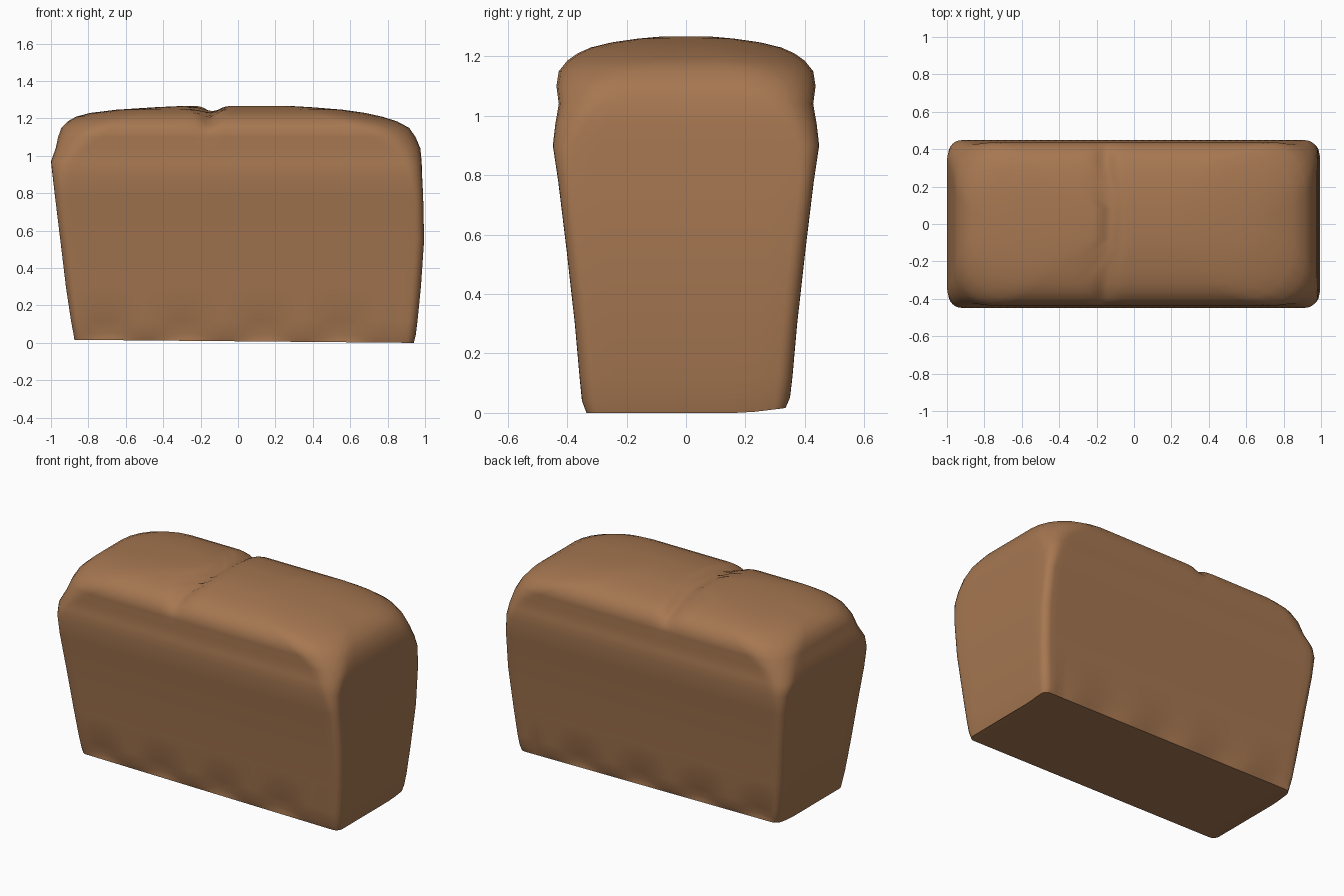
import bpy, bmesh, math

if "Cube" in bpy.data.objects:
    bpy.data.objects.remove(bpy.data.objects["Cube"])

# Loaf levels: height, left x, right x, half depth, corner radius
LEVELS = [
    (0.00, -0.875, 0.940, 0.335, 0.04),
    (0.04, -0.880, 0.950, 0.350, 0.05),
    (0.12, -0.893, 0.960, 0.358, 0.05),
    (0.30, -0.920, 0.978, 0.374, 0.05),
    (0.55, -0.950, 0.995, 0.402, 0.05),
    (0.78, -0.978, 0.990, 0.430, 0.05),
    (0.90, -0.992, 0.984, 0.448, 0.07),
    (0.97, -1.000, 0.982, 0.440, 0.10),
    (1.04, -0.975, 0.975, 0.428, 0.14),
    (1.10, -0.962, 0.950, 0.436, 0.19),
    (1.15, -0.945, 0.915, 0.428, 0.24),
    (1.185, -0.910, 0.850, 0.400, 0.27),
    (1.21, -0.865, 0.770, 0.365, 0.28),
    (1.23, -0.790, 0.680, 0.320, 0.27),
    (1.247, -0.650, 0.560, 0.250, 0.22),
    (1.260, -0.450, 0.400, 0.160, 0.14),
    (1.267, -0.300, 0.280, 0.080, 0.07),
]
LONG, SHORT, ARC = 48, 10, 6   # points along long side, short side, corner


def outline(xl, xr, hy, r):
    """Rounded rectangle, anticlockwise, starting on the front side."""
    def line(a, b, n):
        return [(a[0] + (b[0] - a[0]) * i / (n - 1),
                 a[1] + (b[1] - a[1]) * i / (n - 1)) for i in range(n)]

    def arc(cx, cy, start):
        return [(cx + r * math.cos(start + math.pi / 2 * i / ARC),
                 cy + r * math.sin(start + math.pi / 2 * i / ARC))
                for i in range(1, ARC)]
    h = math.pi / 2
    return (line((xl + r, -hy), (xr - r, -hy), LONG) + arc(xr - r, -hy + r, -h)
            + line((xr, -hy + r), (xr, hy - r), SHORT) + arc(xr - r, hy - r, 0)
            + line((xr - r, hy), (xl + r, hy), LONG) + arc(xl + r, hy - r, h)
            + line((xl, hy - r), (xl, -hy + r), SHORT) + arc(xl + r, -hy + r, 2 * h))


def shape(x, y, z):
    """Crease across the crust, uneven base and slightly dented lower edge."""
    if z > 1.1:
        w = min(1, (z - 1.1) / 0.1)
        z -= 0.032 * w * math.exp(-((x + 0.13 + 0.06 * abs(y)) / 0.045) ** 2)
    low = max(0, 1 - z / 0.12)
    z += low * (0.009 * (1 - x) + max(0, y - 0.2) * 0.12)
    if 0 < low < 1 and abs(x) < 0.85:
        y *= 1 - 0.03 * (1 + math.sin(x * 15 + y))
    return x, y, z


def cap(bm, ring):
    """Close a ring with strips from front to back plus two end faces."""
    back = LONG + SHORT + 2 * (ARC - 1)
    for i in range(LONG - 1):
        bm.faces.new((ring[i], ring[i + 1],
                      ring[back + LONG - 2 - i], ring[back + LONG - 1 - i]))
    bm.faces.new(ring[LONG - 1:back + 1])
    bm.faces.new(ring[back + LONG - 1:] + [ring[0]])


# Loaf body and crust
bm = bmesh.new()
rings = [[bm.verts.new(shape(x, y, z)) for x, y in outline(xl, xr, hy, r)]
         for z, xl, xr, hy, r in LEVELS]
for a, b in zip(rings, rings[1:]):
    n = len(a)
    for i in range(n):
        j = (i + 1) % n
        bm.faces.new((a[i], a[j], b[j], b[i]))
cap(bm, rings[0])
cap(bm, rings[-1])
bmesh.ops.recalc_face_normals(bm, faces=bm.faces)
lowest = min(v.co.z for v in bm.verts)
for v in bm.verts:
    v.co.z -= lowest
mesh = bpy.data.meshes.new("bread_loaf")
bm.to_mesh(mesh)
bm.free()

# Baked crust colour
crust = bpy.data.materials.new("crust brown")
crust.diffuse_color = (0.38, 0.184, 0.082, 1)
crust.use_nodes = True
crust.node_tree.nodes["Principled BSDF"].inputs["Base Color"].default_value = crust.diffuse_color
mesh.materials.append(crust)

loaf = bpy.data.objects.new("bread_loaf", mesh)
bpy.context.collection.objects.link(loaf)
bpy.context.view_layer.objects.active = loaf
loaf.select_set(True)
bpy.ops.object.shade_smooth_by_angle(angle=math.radians(45))
